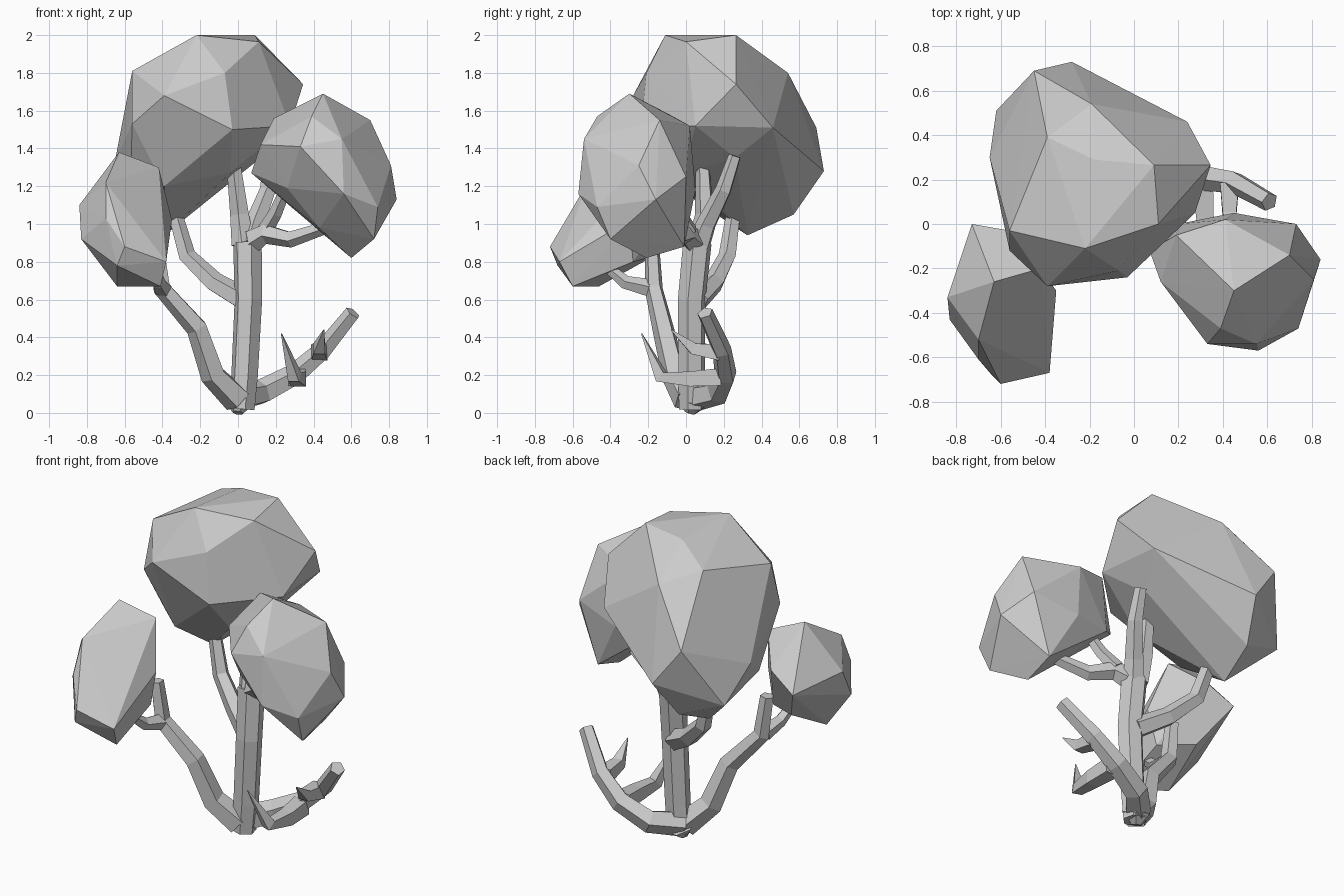
import bpy
import bmesh
import math
from mathutils import Vector

if "Cube" in bpy.data.objects:
    bpy.data.objects.remove(bpy.data.objects["Cube"], do_unlink=True)


def make_material(name, colour):
    material = bpy.data.materials.new(name)
    material.use_nodes = True
    material.diffuse_color = colour
    material.node_tree.nodes["Principled BSDF"].inputs["Base Color"].default_value = colour
    return material


grey = make_material("plain grey", (0.6, 0.6, 0.6, 1))


def finish(name, bm):
    """Turn a bmesh into a flat-shaded object."""
    bmesh.ops.recalc_face_normals(bm, faces=bm.faces[:])
    mesh = bpy.data.meshes.new(name)
    bm.to_mesh(mesh)
    bm.free()
    mesh.materials.append(grey)
    obj = bpy.data.objects.new(name, mesh)
    bpy.context.scene.collection.objects.link(obj)
    return obj


def foliage(name, corners):
    """Faceted leaf mass: the convex hull of its corner points."""
    bm = bmesh.new()
    for corner in corners:
        bm.verts.new(corner)
    bmesh.ops.convex_hull(bm, input=bm.verts[:])
    loose = [v for v in bm.verts if not v.link_faces]
    bmesh.ops.delete(bm, geom=loose, context="VERTS")
    return finish(name, bm)


def branch(name, path, start, end, sides=5, taper=1.0):
    """Tapered tube that follows a path, with flat facets and closed ends.
    A taper below one keeps it thick until close to the tip."""
    points = [Vector(p) for p in path]
    last = len(points) - 1
    bm = bmesh.new()
    rings = []
    side = None
    for i, point in enumerate(points):
        tangent = (points[min(i + 1, last)] - points[max(i - 1, 0)]).normalized()
        # Carry the frame along the path so that the facets do not twist
        side = tangent.orthogonal() if side is None else side - tangent * side.dot(tangent)
        side.normalize()
        up = tangent.cross(side)
        radius = end + (start - end) * (1 - i / last) ** taper
        ring = []
        for k in range(sides):
            angle = math.tau * k / sides
            offset = side * math.cos(angle) + up * math.sin(angle)
            ring.append(bm.verts.new(point + offset * radius))
        rings.append(ring)
    for lower, upper in zip(rings, rings[1:]):
        for k in range(sides):
            n = (k + 1) % sides
            bm.faces.new((lower[k], lower[n], upper[n], upper[k]))
    bm.faces.new(rings[0])
    bm.faces.new(rings[-1])
    return finish(name, bm)


# Large crown at the back, drawn down to a point underneath
foliage("large_crown", [
    (-.22, -.11, 2), (.09, .265, 2), (.11, 0, 1.965), (-.18, .29, 1.98),
    (-.39, .39, 1.88), (-.19, .54, 1.8), (-.56, -.03, 1.81), (-.07, -.21, 1.8),
    (.345, .265, 1.74), (-.39, -.28, 1.68), (-.03, -.24, 1.5), (-.56, -.12, 1.53),
    (.275, .05, 1.52), (.24, .46, 1.51), (-.45, .69, 1.51), (-.65, .3, 1.34),
    (-.28, .73, 1.28), (.12, .26, 1.35), (-.04, -.02, 1.27), (-.39, -.06, 1.2),
    (-.57, .1, 1.2), (-.62, .51, 1.15), (-.35, .57, 1.05), (-.39, .325, .94),
])

# Rounded crown on the model's left
foliage("left_crown", [
    (.45, -.3, 1.69), (.19, -.05, 1.56), (.39, -.47, 1.57), (.7, -.14, 1.55),
    (.41, .02, 1.52), (.33, -.54, 1.41), (.55, -.54, 1.45), (.12, -.26, 1.42),
    (.81, -.25, 1.31), (.07, -.12, 1.27), (.73, 0, 1.25), (.45, .05, 1.18),
    (.2, 0, 1.19), (.26, -.35, 1.19), (.56, -.57, 1.16), (.84, -.16, 1.13),
    (.74, -.47, 1.09), (.43, -.3, .98), (.72, -.4, .92), (.61, -.01, .88),
    (.6, -.21, .82),
])

# Smaller, low crown on the model's right
foliage("right_crown", [
    (-.63, -.26, 1.38), (-.42, -.2, 1.3), (-.7, -.52, 1.22), (-.84, -.33, 1.1),
    (-.73, 0, 1.05), (-.56, -.03, 1.15), (-.35, -.3, 1.02), (-.7, -.61, 1.03),
    (-.83, -.43, .92), (-.6, -.72, .88), (-.38, -.67, .8), (-.64, -.68, .78),
    (-.6, -.17, .83), (-.4, -.28, .8), (-.64, -.46, .67), (-.41, -.6, .67),
])

# Trunk, running up into two leading shoots
branch("trunk", [(.02, .03, .02), (.035, .03, .2), (.055, .03, .6), (.05, .06, .9)],
       .07, .078, sides=6)
branch("trunk_right_shoot", [(.03, .07, .89), (.01, .1, 1.05), (-.02, .09, 1.3)], .065, .04)
branch("trunk_left_shoot", [(.06, .07, .89), (.09, .11, 1), (.16, .2, 1.18), (.17, .26, 1.36)],
       .065, .035)
branch("root", [(0, .02, 0), (.01, .04, .06)], .03, .085, sides=6)

# Branches that carry the left crown
branch("left_lower_branch",
       [(.08, .04, .91), (.15, 0, .95), (.28, -.07, .92), (.46, -.14, .98)], .066, .035)
branch("left_lower_fork", [(.14, .02, .96), (.2, -.04, 1.06), (.26, -.1, 1.2)], .045, .03)

# Branch that reaches up behind to the large crown
branch("back_branch", [(.03, .06, .6), (-.125, .15, .69), (-.27, .22, .83), (-.33, .25, 1.04)],
       .065, .04)

# Branch that carries the right crown, with its fork
branch("right_branch", [(0, .01, .07), (-.13, -.06, .2), (-.215, -.12, .45),
                        (-.4, -.17, .66), (-.43, -.18, .9)], .08, .04)
branch("right_fork", [(-.4, -.19, .66), (-.42, -.32, .69), (-.45, -.44, .79)], .05, .025)

# Bare low branch with two pointed twigs
branch("bare_branch", [(0, .03, .08), (.13, .17, .11), (.3, .21, .2),
                       (.45, .19, .33), (.61, .1, .53)], .078, .044)
branch("long_twig", [(.31, .18, .19), (.32, .02, .18), (.3, -.13, .19), (.23, -.235, .42)],
       .065, .003, sides=4, taper=.4)
branch("short_twig", [(.43, .18, .32), (.43, .04, .34), (.455, -.08, .44)],
       .06, .003, sides=4, taper=.5)
